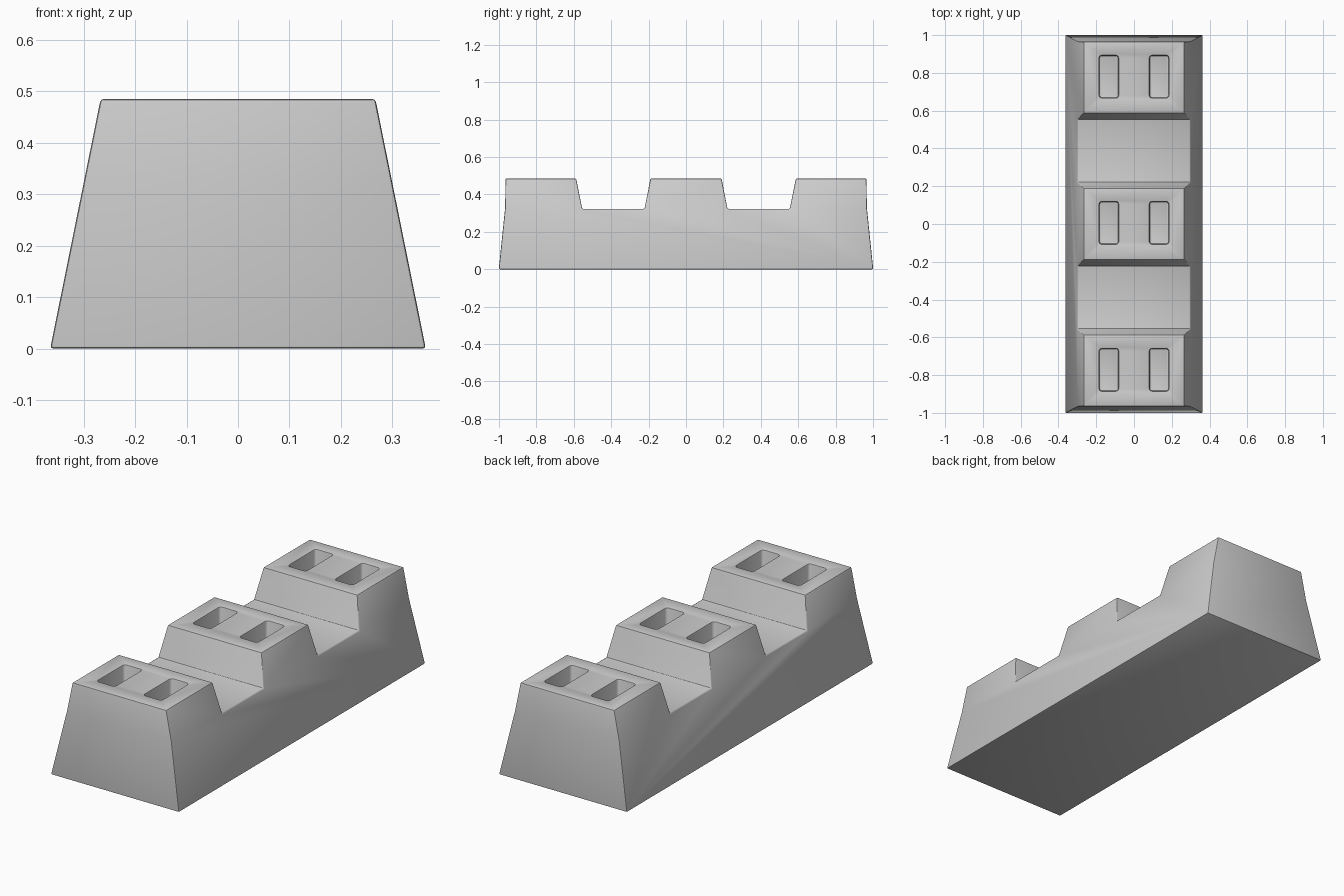
import bpy, bmesh

if "Cube" in bpy.data.objects:
    bpy.data.objects.remove(bpy.data.objects["Cube"])

TOP, VALLEY = 0.485, 0.323
BASE_HALF, TOP_HALF = 0.365, 0.267


def half_width(z):
    return BASE_HALF + (TOP_HALF - BASE_HALF) * z / TOP


def make_object(name, bm):
    bmesh.ops.recalc_face_normals(bm, faces=bm.faces)
    mesh = bpy.data.meshes.new(name)
    bm.to_mesh(mesh)
    bm.free()
    obj = bpy.data.objects.new(name, mesh)
    bpy.context.collection.objects.link(obj)
    return obj


# Body: mirrored side profile, stretched across a width that narrows upward
half = [(0.19, TOP), (0.222, VALLEY), (0.555, VALLEY), (0.587, TOP),
        (0.965, TOP), (0.967, 0.33), (1.001, 0.0)]
profile = half + [(-y, z) for y, z in reversed(half)]
bm = bmesh.new()
sides = [[bm.verts.new((s * half_width(z), y, z)) for y, z in profile]
         for s in (-1, 1)]
for side in sides:
    bm.faces.new(side)
n = len(profile)
for i in range(n):
    j = (i + 1) % n
    bm.faces.new((sides[0][i], sides[0][j], sides[1][j], sides[1][i]))
body = make_object("notched_block", bm)

# Pocket cutter: six boxes with rounded upright corners
DEPTH = 0.16
bm = bmesh.new()
for y in (-0.772, 0.006, 0.78):
    for x in (-0.133, 0.133):
        box = bmesh.ops.create_cube(bm, size=1)["verts"]
        bmesh.ops.scale(bm, vec=(0.102, 0.224, DEPTH * 2), verts=box)
        bmesh.ops.translate(bm, vec=(x, y, TOP), verts=box)
upright = [e for e in bm.edges
           if abs(e.verts[0].co.z - e.verts[1].co.z) > 0.1]
bmesh.ops.bevel(bm, geom=upright, offset=0.014, segments=3, profile=0.5,
                affect='EDGES')
cutter = make_object("pocket_cutter", bm)
cutter.hide_render = True

# Cut the pockets, then soften every sharp edge
cut = body.modifiers.new("pockets", 'BOOLEAN')
cut.operation = 'DIFFERENCE'
cut.solver = 'EXACT'
cut.object = cutter
soft = body.modifiers.new("soft_edges", 'BEVEL')
soft.width = 0.006
soft.segments = 2
soft.limit_method = 'ANGLE'
soft.angle_limit = 0.7
soft.use_clamp_overlap = False

bpy.context.view_layer.objects.active = body
body.select_set(True)
for mod in ("pockets", "soft_edges"):
    bpy.ops.object.modifier_apply(modifier=mod)
bpy.data.objects.remove(cutter)
bpy.ops.object.shade_smooth_by_angle(angle=0.6)
